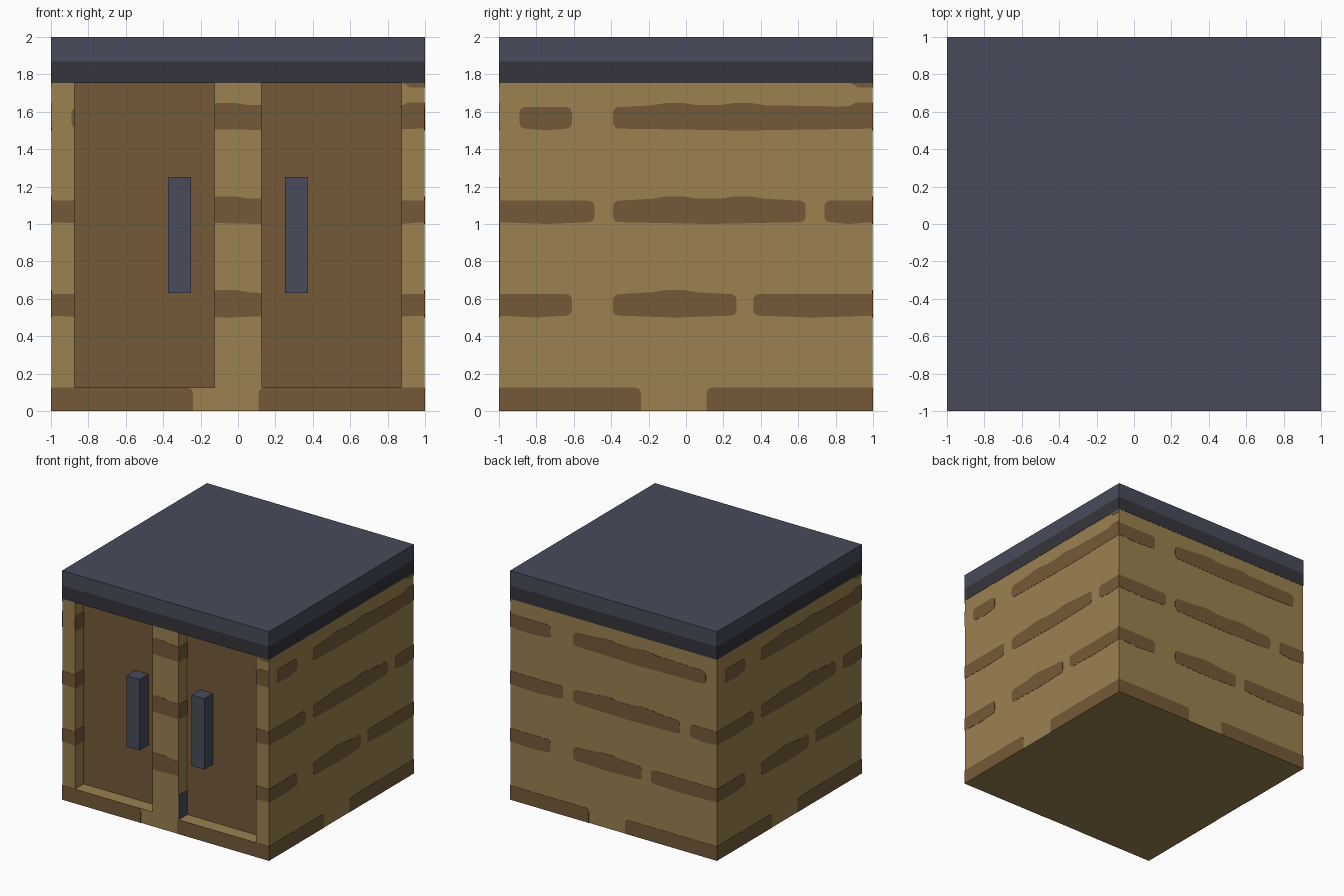
import bpy, bmesh, math
from mathutils import Matrix

default = bpy.data.objects.get("Cube")
if default:
    bpy.data.objects.remove(default)


def material(name, hex_code):
    """Flat material from an sRGB hex code."""
    srgb = [int(hex_code[i:i + 2], 16) / 255 for i in (0, 2, 4)]
    col = [c / 12.92 if c <= 0.04045 else ((c + 0.055) / 1.055) ** 2.4 for c in srgb] + [1]
    m = bpy.data.materials.new(name)
    m.use_nodes = True
    m.diffuse_color = col
    bsdf = next(n for n in m.node_tree.nodes if n.type == 'BSDF_PRINCIPLED')
    bsdf.inputs["Base Color"].default_value = col
    return m


TAN = material("tan wood", "9B8150")
BROWN = material("brown wood", "745A38")
SLATE = material("slate", "484C5B")
DARK = material("dark slate", "35353C")


def finish(name, bm, mat):
    bmesh.ops.recalc_face_normals(bm, faces=bm.faces)
    mesh = bpy.data.meshes.new(name)
    bm.to_mesh(mesh)
    bm.free()
    mesh.materials.append(mat)
    obj = bpy.data.objects.new(name, mesh)
    bpy.context.collection.objects.link(obj)
    return obj


def box(name, mat, x, y, z):
    """Box given by its (low, high) range on each axis."""
    bm = bmesh.new()
    bmesh.ops.create_cube(bm, size=1)
    for v in bm.verts:
        for i, (lo, hi) in enumerate((x, y, z)):
            v.co[i] = hi if v.co[i] > 0 else lo
    return finish(name, bm, mat)


E = 0.998      # carcass half width, the grain plates fill up to 1
BACK = -0.875  # plane of the doors
TOP = 1.755    # underside of the worktop
SILL = 0.125

# Carcass: core, sill and three front posts
box("cabinet_core", TAN, (-E, E), (BACK, E), (0, TOP))
box("front_sill", TAN, (-E, E), (-E, BACK), (0, SILL))
POSTS = {"right_post": (-E, BACK), "middle_post": (-SILL, SILL), "left_post": (-BACK, E)}
for name, span in POSTS.items():
    box(name, TAN, span, (-E, BACK), (SILL, TOP))

# Worktop in two layers
box("worktop_base", DARK, (-1, 1), (-1, 1), (TOP, 1.87))
box("worktop", SLATE, (-1, 1), (-1, 1), (1.87, 2))

# Recessed doors and their handles
for side, s in (("right", -1), ("left", 1)):
    box(side + "_door", BROWN, sorted((s * SILL, s * 0.875)), (BACK - 0.004, BACK), (SILL, TOP))
    box(side + "_handle", SLATE, sorted((s * 0.25, s * 0.375)), (-1, BACK), (0.63, 1.25))


def grain_outline(a, b, lo, hi):
    """Streak outline: round ends unless cut by a corner, slight swell on top."""
    r = 0.03
    pts = []

    def corner(u, z, su, sz, start):
        if abs(u) >= 1 or (z <= 0 and sz < 0):
            pts.append((u, z))
            return
        for k in range(4):
            t = math.radians(start + 30 * k)
            pts.append((u - su * r + r * math.cos(t), z - sz * r + r * math.sin(t)))

    ends = hi - 0.01
    corner(a, lo + (0.01 if lo else 0), -1, -1, 180)
    if lo:
        pts.append(((a + b) / 2, lo))
    corner(b, lo + (0.01 if lo else 0), 1, -1, 270)
    corner(b, ends, 1, 1, 0)
    for c in (0.3, -0.06):
        if lo > 0 and a < c - 0.15 and b > c + 0.15:
            pts.extend([(c + 0.12, hi), (c + 0.04, hi + 0.013),
                        (c - 0.04, hi + 0.013), (c - 0.12, hi)])
    corner(a, ends, -1, 1, 90)
    return pts


def streak(name, pts, turn, clip=None):
    """Thin plate on the front, clipped to a post and turned to a side."""
    bm = bmesh.new()
    face = bm.faces.new([bm.verts.new((u, -1, z)) for u, z in pts])
    if clip:
        for edge, n in ((clip[0], -1), (clip[1], 1)):
            bmesh.ops.bisect_plane(bm, geom=bm.verts[:] + bm.edges[:] + bm.faces[:],
                                   plane_co=(edge, 0, 0), plane_no=(n, 0, 0), clear_outer=True)
    if not bm.faces:
        bm.free()
        return
    ext = bmesh.ops.extrude_face_region(bm, geom=bm.faces[:], use_keep_orig=True)
    for g in ext["geom"]:
        if isinstance(g, bmesh.types.BMVert):
            g.co.y = -E
    bmesh.ops.rotate(bm, verts=bm.verts, matrix=Matrix.Rotation(math.radians(90 * turn), 3, 'Z'))
    finish(name, bm, BROWN)


# Grain streaks: row height -> spans across the side
ROWS = {
    0.0: [(-1, -0.24), (0.11, 1)],
    0.5: [(-1, -0.61), (-0.39, 0.27), (0.36, 1)],
    1.0: [(-1, -0.49), (-0.39, 0.64), (0.74, 1)],
    1.5: [(-0.89, -0.61), (-0.39, 1)],
}
BACK_TOP_ROW = [(-1, -0.61), (-0.39, 0.89)]
for turn, side in enumerate(("front", "left", "back", "right")):
    for z, spans in ROWS.items():
        if side == "back" and z == 1.5:
            spans = BACK_TOP_ROW
        for a, b in spans:
            clips = POSTS.values() if side == "front" and z > 0 else [None]
            for clip in clips:
                streak(side + "_grain", grain_outline(a, b, z, z + 0.135), turn, clip)
    if side != "back":
        # Small streaks at the upper corner
        streak(side + "_corner_grain", [(0.88, TOP), (0.92, 1.73), (1, 1.73), (1, TOP)], turn)
        streak(side + "_corner_swell", [(0.86, 1.626), (1, 1.626), (1, 1.65), (0.91, 1.65)], turn)

# Grain on the inner walls of the door recesses
for x, n in ((-0.875, 1), (-SILL, -1), (SILL, 1), (0.875, -1)):
    for z in (0.5, 1.0, 1.5):
        if x == SILL and z == 0.5:
            continue
        box("recess_grain", BROWN, sorted((x, x + n * 0.002)), (-E, BACK), (z, z + 0.13))
box("recess_slate_patch", SLATE, (SILL, SILL + 0.002), (-E, BACK), (SILL, 0.34))
